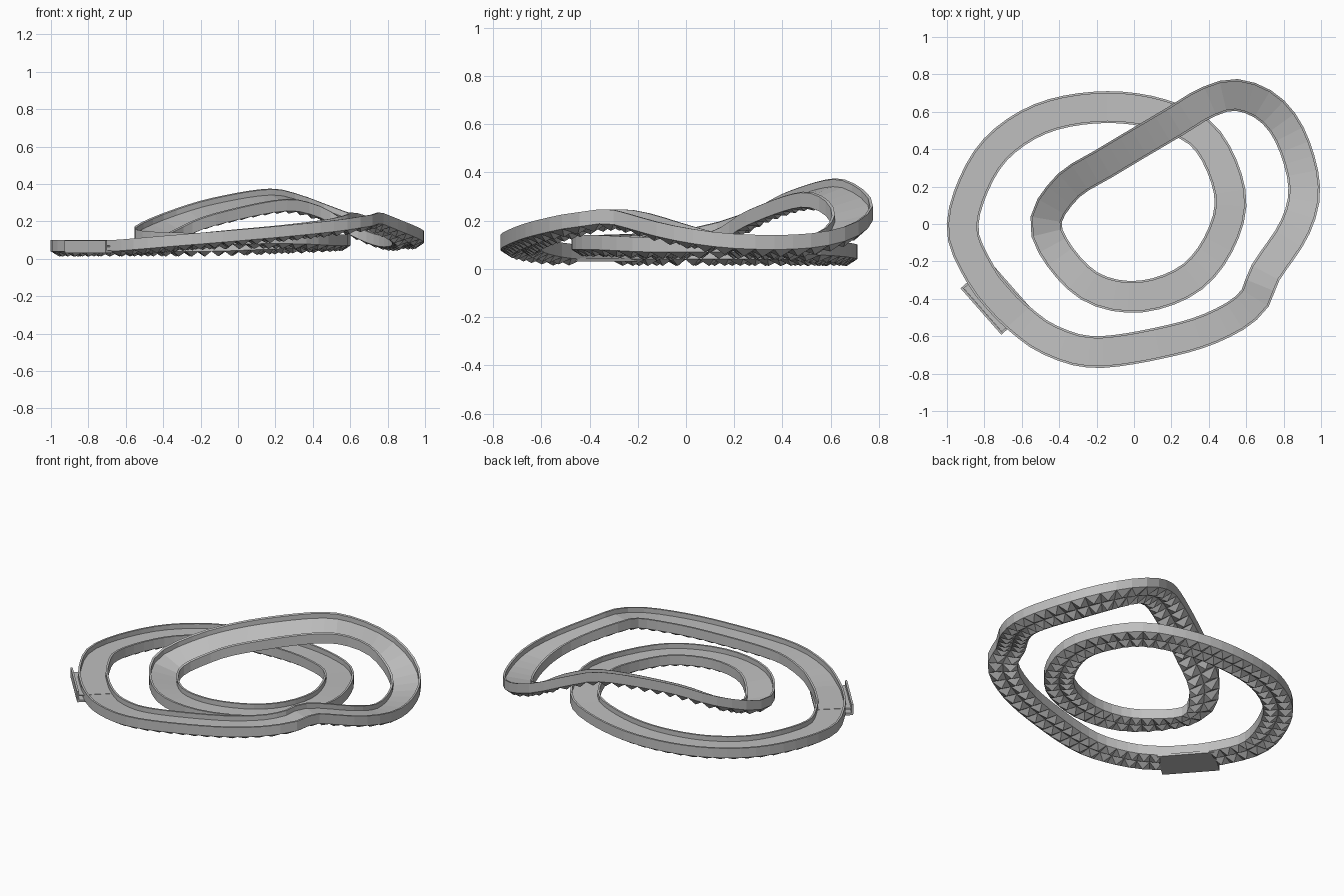
import bpy, bmesh, math
from mathutils import Vector, Matrix

cube = bpy.data.objects.get("Cube")
if cube:
    bpy.data.objects.remove(cube)

grey = bpy.data.materials.new("track grey")
grey.use_nodes = True
grey.diffuse_color = (0.52, 0.52, 0.52, 1)
grey.node_tree.nodes["Principled BSDF"].inputs["Base Color"].default_value = grey.diffuse_color

# Centre line, clockwise: x, y, height of wall top, banking (outer edge raised)
PATH = [Vector(p) for p in (
    (-.73, -.39, .10, 0), (-.82, -.27, .10, 0), (-.915, -.05, .10, 0),
    (-.87, .18, .10, 0), (-.73, .41, .10, 0), (-.48, .57, .10, 0),
    (-.15, .625, .10, 0), (.16, .58, .11, 0), (.39, .45, .12, 0),
    (.515, .15, .13, 0), (.45, -.11, .13, 0), (.28, -.305, .14, 0),
    (0, -.39, .14, 0), (-.27, -.31, .135, .01), (-.47, -.03, .135, .05),
    (-.365, .19, .20, .07), (-.14, .335, .28, .07), (.205, .54, .345, .06),
    (.39, .65, .31, .05), (.55, .69, .24, .04), (.72, .62, .17, .03),
    (.84, .46, .135, .02), (.91, .2, .14, .01), (.86, -.02, .18, 0),
    (.70, -.265, .245, 0), (.645, -.40, .235, 0), (.51, -.51, .21, 0),
    (.25, -.61, .18, 0), (-.19, -.685, .14, 0), (-.45, -.62, .115, 0),
    (-.62, -.50, .10, 0))]
SEGMENTS = 110
HALF, LIP = .085, .012
ROAD, BASE, TOOTH = -.03, -.06, .028
START = Vector((-.73, -.39, 0))


def spline(i, t):
    a, b, c, d = (PATH[(i + k) % len(PATH)] for k in (-1, 0, 1, 2))
    return .5 * (2 * b + (c - a) * t + (2 * a - 5 * b + 4 * c - d) * t * t
                 + (3 * b - a - 3 * c + d) * t ** 3)


def even_samples(count):
    """Resample the closed spline at equal distances."""
    dense = [spline(i, k / 40) for i in range(len(PATH)) for k in range(40)]
    dense.append(dense[0])
    dist = [0]
    for p, q in zip(dense, dense[1:]):
        dist.append(dist[-1] + (q.xy - p.xy).length)
    out, j = [], 0
    for s in range(count):
        goal = dist[-1] * s / count
        while dist[j + 1] < goal:
            j += 1
        f = (goal - dist[j]) / (dist[j + 1] - dist[j])
        out.append(dense[j].lerp(dense[j + 1], f))
    return out


def finish(bm, name):
    bmesh.ops.recalc_face_normals(bm, faces=bm.faces)
    mesh = bpy.data.meshes.new(name)
    bm.to_mesh(mesh)
    bm.free()
    mesh.materials.append(grey)
    obj = bpy.data.objects.new(name, mesh)
    bpy.context.scene.collection.objects.link(obj)
    return obj


# Frames along the track: a function from (sideways, up) to a point
points = even_samples(SEGMENTS)


def place(i, side, up):
    p = points[i % SEGMENTS]
    ahead = points[(i + 1) % SEGMENTS].xy - points[(i - 1) % SEGMENTS].xy
    ahead.normalize()
    left = Vector((-ahead.y, ahead.x))
    xy = p.xy + left * side
    return Vector((xy.x, xy.y, p.z + up + p.w * side / (2 * HALF)))


# Track body: road between two walls, with inverted pyramids beneath
PROFILE = [(0, BASE), (HALF, BASE), (HALF, 0), (HALF - LIP, 0), (HALF - LIP, ROAD)]
PROFILE += [(-s, u) for s, u in reversed(PROFILE[1:])]
bm = bmesh.new()
rings = [[bm.verts.new(place(i, s, u)) for s, u in PROFILE] for i in range(SEGMENTS)]
count = len(PROFILE)
for i in range(SEGMENTS):
    a, b = rings[i], rings[(i + 1) % SEGMENTS]
    for k in range(count):
        n = (k + 1) % count
        quad = [a[k], a[n], b[n], b[k]]
        middle = sum((v.co for v in quad), Vector()) / 4
        underside = k in (0, count - 1)
        if underside and (middle.xy - START.xy).length > .17:
            tip = bm.verts.new(middle - Vector((0, 0, TOOTH)))
            for c in range(4):
                bm.faces.new((quad[c], quad[(c + 1) % 4], tip))
        else:
            bm.faces.new(quad)
finish(bm, "track")


# Straight start section: flat under plate and an outer barrier
def start_box(name, side, z, size):
    bm = bmesh.new()
    bmesh.ops.create_cube(bm, size=1, matrix=Matrix.Diagonal((*size, 1)))
    obj = finish(bm, name)
    heading = math.atan2(.25, -.22)
    out = Vector((-math.sin(heading), math.cos(heading), 0))
    obj.location = START + out * side + Vector((0, 0, z))
    obj.rotation_euler.z = heading


start_box("start_under_plate", .01, .038, (.33, .21, .014))
start_box("start_road", .01, .068, (.31, .19, .008))
start_box("start_barrier", .112, .068, (.33, .012, .06))
